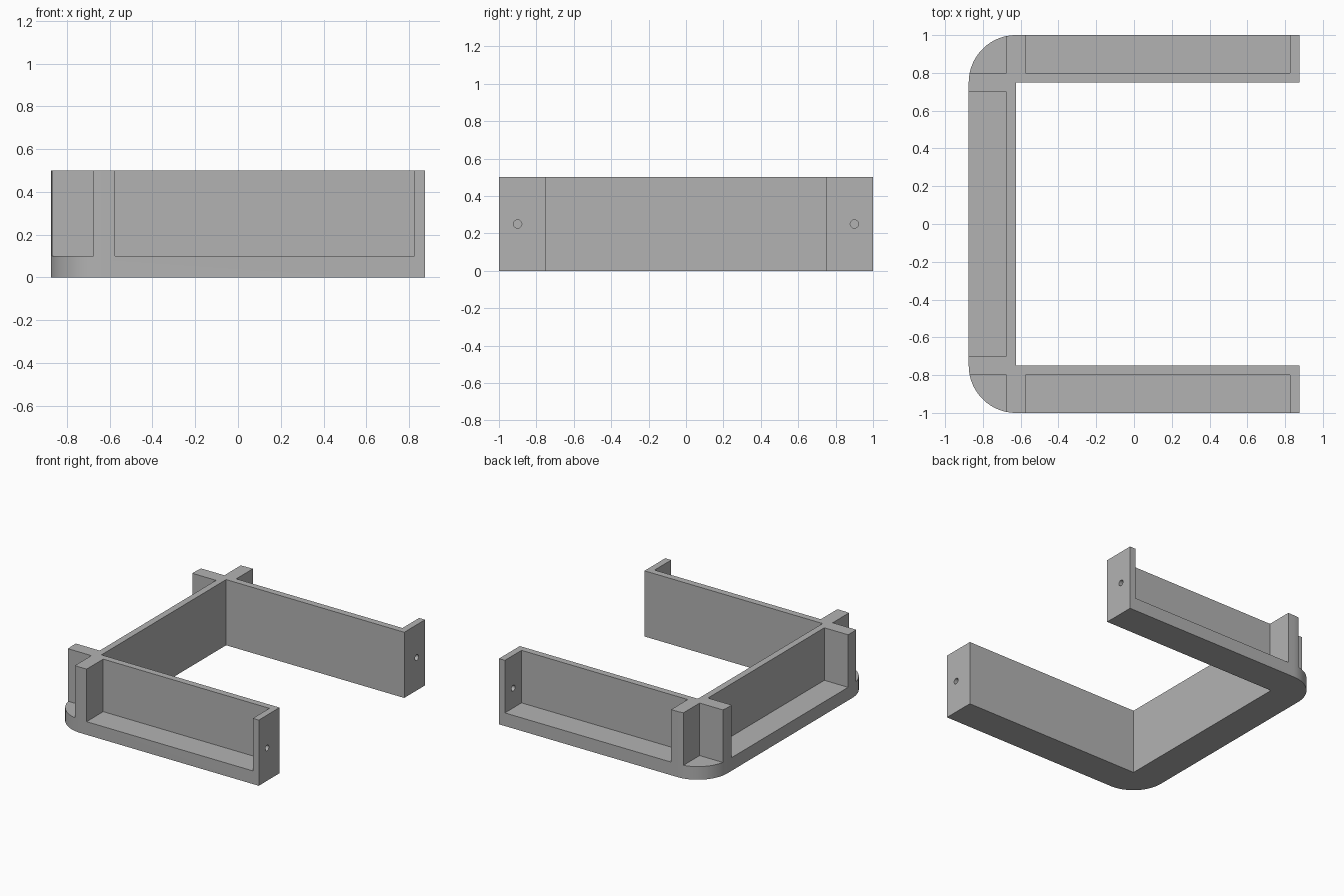
import bpy, bmesh, math
from mathutils import Matrix, Vector

cube = bpy.data.objects.get("Cube")
if cube:
    bpy.data.objects.remove(cube, do_unlink=True)

HEIGHT, FLOOR = 0.5, 0.1
END, SIDE, RADIUS = 0.875, 1.0, 0.25
INNER_X, INNER_Y = -0.625, 0.75

grey = bpy.data.materials.new("plain grey")
grey.use_nodes = True
colour = (0.45, 0.45, 0.45, 1)
grey.diffuse_color = colour
grey.node_tree.nodes["Principled BSDF"].inputs["Base Color"].default_value = colour


def make_object(name, bm):
    bmesh.ops.recalc_face_normals(bm, faces=bm.faces)
    mesh = bpy.data.meshes.new(name)
    bm.to_mesh(mesh)
    bm.free()
    mesh.materials.append(grey)
    obj = bpy.data.objects.new(name, mesh)
    bpy.context.collection.objects.link(obj)
    return obj


def box_cutter(name, x0, x1, y0, y1, z0, z1):
    bm = bmesh.new()
    size = Matrix.Diagonal((x1 - x0, y1 - y0, z1 - z0, 1))
    centre = Vector((x0 + x1, y0 + y1, z0 + z1)) / 2
    bmesh.ops.create_cube(bm, size=1, matrix=Matrix.Translation(centre) @ size)
    return make_object(name, bm)


def hole_cutter(name, y):
    bm = bmesh.new()
    place = Matrix.Translation((0.85, y, HEIGHT / 2)) @ Matrix.Rotation(math.pi / 2, 4, "Y")
    bmesh.ops.create_cone(bm, cap_ends=True, segments=32, radius1=0.022,
                          radius2=0.022, depth=0.15, matrix=place)
    return make_object(name, bm)


# C-shaped outline with rounded outer corners, extruded upward
steps = 24
half = [(END, INNER_Y), (END, SIDE)]
for i in range(steps + 1):
    a = math.pi / 2 * (1 + i / steps)
    half.append((INNER_X + RADIUS * math.cos(a), INNER_Y + RADIUS * math.sin(a)))
outline = half + [(x, -y) for x, y in reversed(half)]
outline += [(INNER_X, -INNER_Y), (INNER_X, INNER_Y)]

bm = bmesh.new()
face = bm.faces.new([bm.verts.new((x, y, 0)) for x, y in outline])
top = bmesh.ops.extrude_face_region(bm, geom=[face])["geom"]
bmesh.ops.translate(bm, vec=(0, 0, HEIGHT),
                    verts=[v for v in top if isinstance(v, bmesh.types.BMVert)])
frame = make_object("open_frame", bm)

# Pockets leave a floor, an inner wall, end plates and crossed corner ribs
cutters = [box_cutter("rear_wall_pocket", -1.1, -0.675, -0.7, 0.7, FLOOR, 0.7)]
for side, s in (("left", 1), ("right", -1)):
    y0, y1 = sorted((0.8 * s, 1.2 * s))
    cutters.append(box_cutter(side + "_arm_pocket", -0.575, 0.825, y0, y1, FLOOR, 0.7))
    cutters.append(box_cutter(side + "_corner_pocket", -1.1, -0.675, y0, y1, FLOOR, 0.7))
    cutters.append(hole_cutter(side + "_screw_hole", 0.9 * s))

for cutter in cutters:
    cut = frame.modifiers.new(cutter.name, "BOOLEAN")
    cut.operation = "DIFFERENCE"
    cut.solver = "EXACT"
    cut.object = cutter

# Bake the cuts and drop the cutters
bpy.context.view_layer.update()
graph = bpy.context.evaluated_depsgraph_get()
baked = bpy.data.meshes.new_from_object(frame.evaluated_get(graph))
frame.modifiers.clear()
frame.data = baked
for cutter in cutters:
    bpy.data.objects.remove(cutter, do_unlink=True)

# Smooth the rounded corners, keep the edges sharp
bpy.ops.object.select_all(action="DESELECT")
frame.select_set(True)
bpy.context.view_layer.objects.active = frame
bpy.ops.object.shade_smooth_by_angle(angle=math.radians(30))
